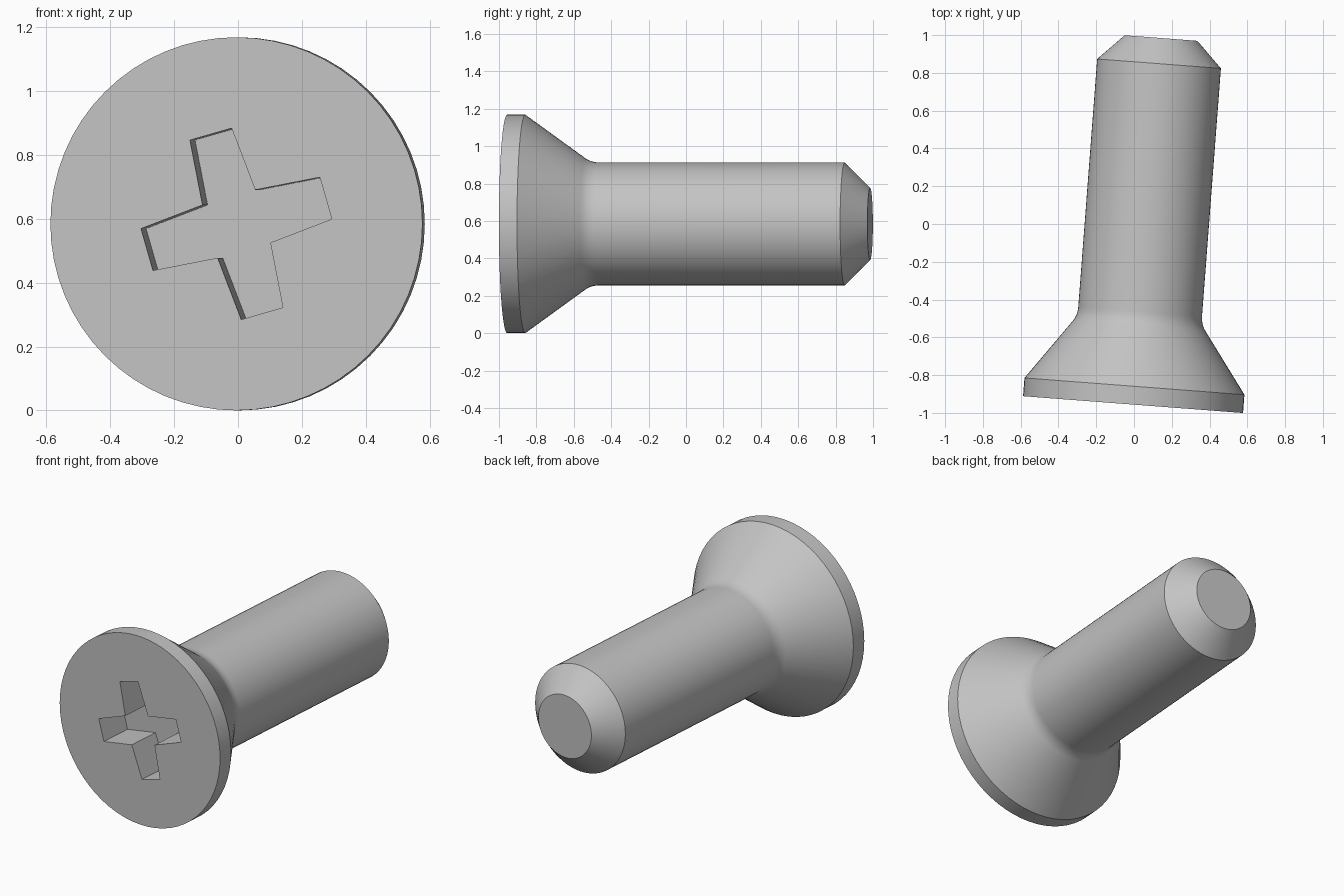
import bpy, bmesh, math
from mathutils import Matrix, Vector

if "Cube" in bpy.data.objects:
    bpy.data.objects.remove(bpy.data.objects["Cube"], do_unlink=True)

SEGMENTS = 64
PLACE = Matrix.Translation((-0.005, -0.956, 0.584)) @ Matrix.Rotation(math.radians(-4.36), 4, 'Z')

steel = bpy.data.materials.new("plain steel grey")
steel.use_nodes = True
steel.diffuse_color = (0.55, 0.55, 0.55, 1)
steel.node_tree.nodes["Principled BSDF"].inputs["Base Color"].default_value = (0.55, 0.55, 0.55, 1)


def make_object(name, bm):
    bmesh.ops.recalc_face_normals(bm, faces=bm.faces)
    mesh = bpy.data.meshes.new(name)
    bm.to_mesh(mesh)
    bm.free()
    mesh.materials.append(steel)
    obj = bpy.data.objects.new(name, mesh)
    bpy.context.collection.objects.link(obj)
    obj.matrix_world = PLACE
    return obj


def turned(name, profile):
    """Turn a (distance along y, radius) profile and cap both ends."""
    bm = bmesh.new()
    angles = [math.tau * i / SEGMENTS for i in range(SEGMENTS)]
    rings = [[bm.verts.new((r * math.sin(a), t, r * math.cos(a))) for a in angles]
             for t, r in profile]
    for low, high in zip(rings, rings[1:]):
        for i in range(SEGMENTS):
            j = (i + 1) % SEGMENTS
            bm.faces.new((low[i], low[j], high[j], high[i]))
    bm.faces.new(rings[0])
    bm.faces.new(rings[-1])
    return make_object(name, bm)


def cross_prism(name, inner, half_end, reach, start, depth):
    """Cross with tapering arms, extruded along y."""
    bm = bmesh.new()
    outline = []
    for arm in range(4):
        turn = Matrix.Rotation(math.radians(-16 + 90 * arm), 4, 'Y')
        for x, z in ((-half_end, reach), (half_end, reach), (inner, inner)):
            outline.append(bm.verts.new(turn @ Vector((x, start, z))))
    face = bm.faces.new(outline)
    extruded = bmesh.ops.extrude_face_region(bm, geom=[face])
    moved = [v for v in extruded["geom"] if isinstance(v, bmesh.types.BMVert)]
    bmesh.ops.translate(bm, verts=moved, vec=(0, depth - start, 0))
    return make_object(name, bm)


# Underhead fillet: a smooth curve between the cone and the shank
a, b, c = Vector((0.415, 0.354)), Vector((0.45, 0.3285)), Vector((0.495, 0.3285))
fillet = [tuple(a * (1 - k) ** 2 + b * 2 * k * (1 - k) + c * k * k)
          for k in (i / 6 for i in range(7))]

# Countersunk head, shank and chamfered tip
screw = turned("countersunk_screw",
               [(0, 0.584), (0.097, 0.584)] + fillet + [(1.81, 0.3285), (1.946, 0.193)])

# Cross drive recess
cutter = cross_prism("recess_cutter", 0.086, 0.068, 0.292, -0.1, 0.21)
cutter.hide_render = True
cut = screw.modifiers.new("drive_recess", 'BOOLEAN')
cut.operation = 'DIFFERENCE'
cut.solver = 'EXACT'
cut.object = cutter
bpy.context.view_layer.objects.active = screw
screw.select_set(True)
bpy.ops.object.modifier_apply(modifier=cut.name)
bpy.data.objects.remove(cutter, do_unlink=True)

# Smooth round surfaces with crisp edges
bpy.ops.object.select_all(action='DESELECT')
screw.select_set(True)
bpy.context.view_layer.objects.active = screw
bpy.ops.object.shade_smooth_by_angle(angle=math.radians(28))
